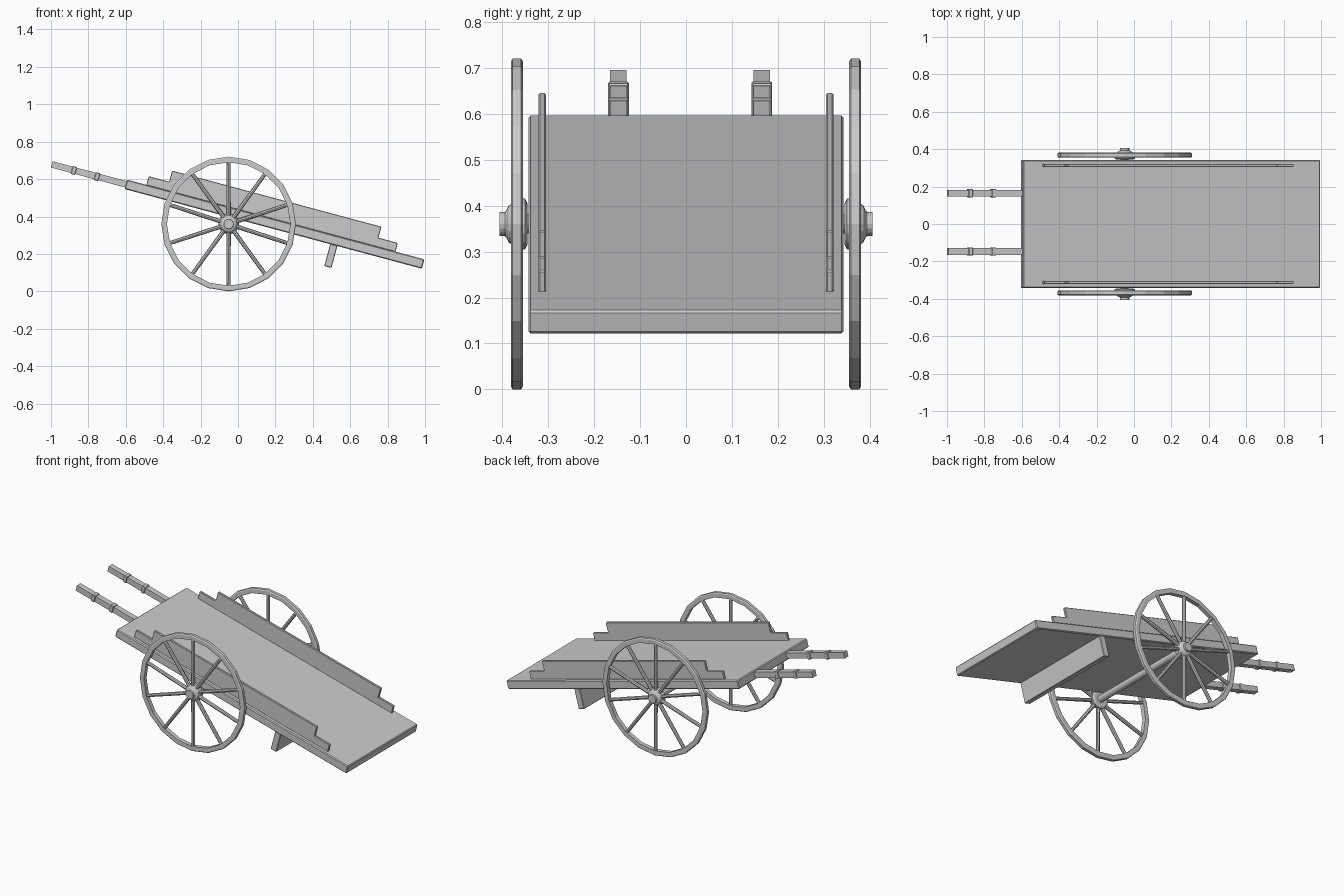
import bpy, bmesh, math
from mathutils import Matrix, Vector

if "Cube" in bpy.data.objects:
    bpy.data.objects.remove(bpy.data.objects["Cube"])

# Tilted frame of the cart bed: origin at the deck centre, sloping down 15 deg towards +x
TILT = Matrix.Translation((0.195, 0, 0.359)) @ Matrix.Rotation(math.radians(15), 4, 'Y')
AXLE = Vector((-0.05, 0, 0.36))


def finish(name, bm, matrix=None, bevel=0):
    bmesh.ops.recalc_face_normals(bm, faces=bm.faces)
    me = bpy.data.meshes.new(name)
    if matrix:
        bm.transform(matrix)
    bm.to_mesh(me)
    bm.free()
    ob = bpy.data.objects.new(name, me)
    bpy.context.collection.objects.link(ob)
    if bevel:
        m = ob.modifiers.new("bevel", 'BEVEL')
        m.width, m.segments = bevel, 1
    return ob


def add_box(bm, lo, hi):
    lo, hi = Vector(lo), Vector(hi)
    mat = Matrix.Translation((lo + hi) / 2) @ Matrix.Diagonal((*(hi - lo), 1))
    bmesh.ops.create_cube(bm, size=1, matrix=mat)


def tilted_box(name, lo, hi, bevel=0):
    bm = bmesh.new()
    add_box(bm, lo, hi)
    return finish(name, bm, TILT, bevel)


def lathe(name, profile, sides, side, closed):
    """Spin (radius, y) points about the wheel axis; side is -1 or 1."""
    bm = bmesh.new()
    rings = []
    for k in range(sides):
        a = 2 * math.pi * k / sides
        rings.append([bm.verts.new((r * math.sin(a), y * side, r * math.cos(a))) for r, y in profile])
    n = len(profile)
    for k in range(sides):
        p, q = rings[k], rings[(k + 1) % sides]
        for i in range(n if closed else n - 1):
            j = (i + 1) % n
            bm.faces.new((p[i], p[j], q[j], q[i]))
    if not closed:
        bm.faces.new([r[0] for r in rings])
        bm.faces.new([r[-1] for r in rings])
    return finish(name, bm, Matrix.Translation(AXLE))


# Bed and the cross board beneath it
tilted_box("deck", (-0.823, -0.343, -0.026), (0.823, 0.343, 0.026), 0.005)
tilted_box("prop_board", (0.315, -0.34, -0.147), (0.355, 0.34, -0.024), 0.003)

# Stepped side boards
STEPS = [(-0.716, 0.024), (0.663, 0.024), (0.663, 0.074), (0.556, 0.074),
         (0.556, 0.135), (-0.603, 0.135), (-0.603, 0.074), (-0.716, 0.074)]
for label, s in (("front", -1), ("back", 1)):
    bm = bmesh.new()
    face = bm.faces.new([bm.verts.new((u, s * 0.313 - 0.008, w)) for u, w in STEPS])
    ext = bmesh.ops.extrude_face_region(bm, geom=[face])
    bmesh.ops.translate(bm, vec=(0, 0.016, 0),
                        verts=[v for v in ext["geom"] if isinstance(v, bmesh.types.BMVert)])
    finish(label + "_side_board", bm, TILT, 0.003)

# Handles with two collars each
for label, y in (("front", -0.147), ("back", 0.165)):
    tilted_box(label + "_handle", (-1.233, y - 0.018, -0.017), (-0.81, y + 0.018, 0.018))
    bm = bmesh.new()
    for u in (-1.11, -0.982):
        add_box(bm, (u - 0.012, y - 0.0225, -0.022), (u + 0.012, y + 0.0225, 0.022))
    finish(label + "_handle_collars", bm, TILT, 0.003)

# Wheels: rim, hub and ten spokes
RIM = [(0.354, 0.355), (0.36, 0.359), (0.36, 0.377), (0.354, 0.381), (0.330, 0.381), (0.330, 0.355)]
HUB = [(0.045, 0.345), (0.055, 0.350), (0.055, 0.356), (0.048, 0.374),
       (0.040, 0.386), (0.028, 0.392), (0.026, 0.394), (0.026, 0.406)]
for label, s in (("front", -1), ("back", 1)):
    lathe(label + "_wheel_rim", RIM, 20, s, True)
    lathe(label + "_wheel_hub", HUB, 16, s, False)
    bm = bmesh.new()
    for k in range(10):
        mat = Matrix.Rotation(math.radians(36 * k), 4, 'Y') @ Matrix.Translation((0, s * 0.368, 0.19))
        bmesh.ops.create_cone(bm, cap_ends=True, segments=8, radius1=0.0115, radius2=0.0105,
                              depth=0.30, matrix=mat)
    finish(label + "_wheel_spokes", bm, Matrix.Translation(AXLE))

# Axle between the wheels
bm = bmesh.new()
bmesh.ops.create_cone(bm, cap_ends=True, segments=12, radius1=0.021, radius2=0.021, depth=0.70,
                      matrix=Matrix.Rotation(math.pi / 2, 4, 'X'))
finish("axle", bm, Matrix.Translation(AXLE))
